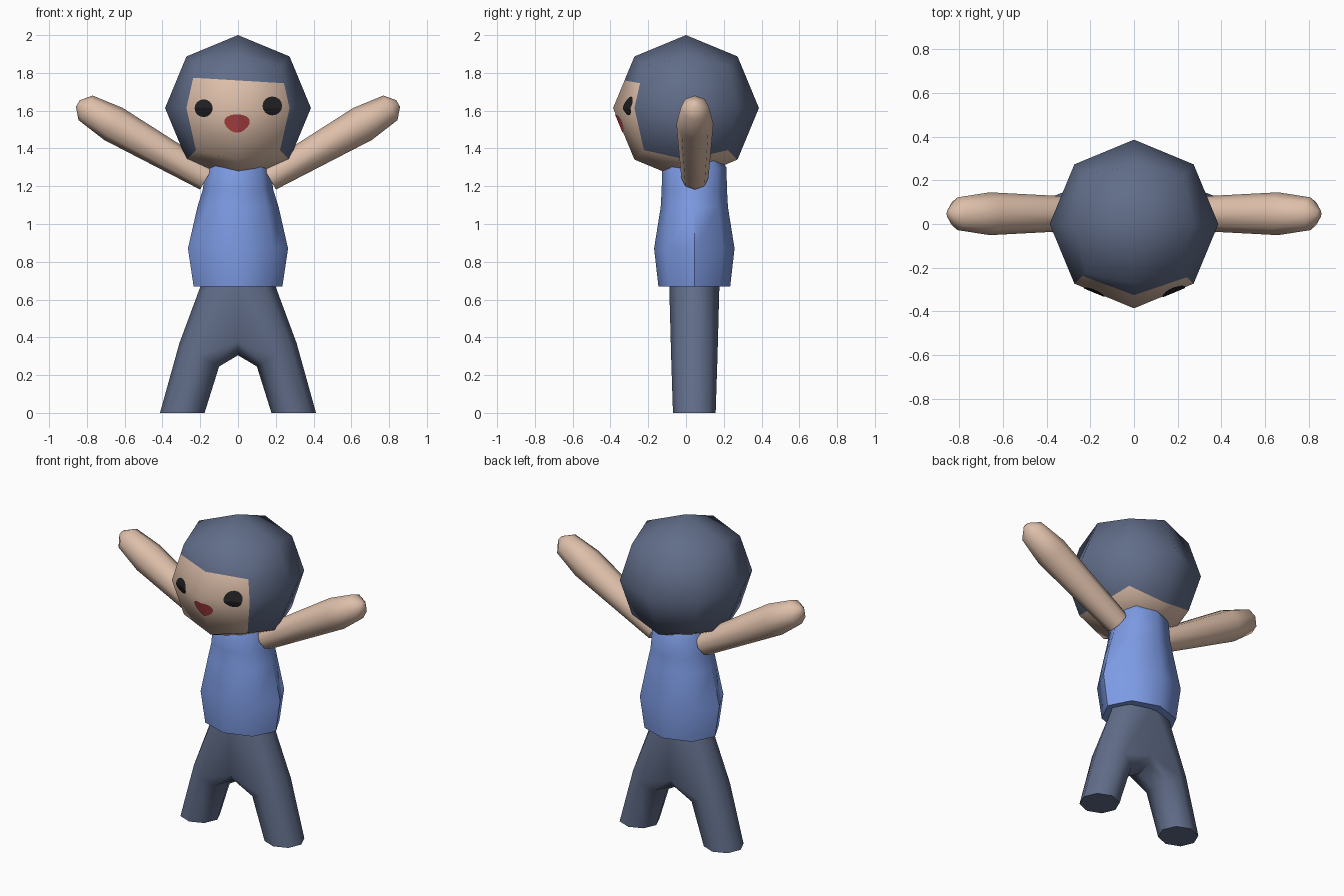
import bpy, bmesh, math
from mathutils import Vector
from mathutils.bvhtree import BVHTree

if "Cube" in bpy.data.objects:
    bpy.data.objects.remove(bpy.data.objects["Cube"])


def material(name, rgb):
    lin = [(c / 255 / 12.92) if c < 11 else ((c / 255 + 0.055) / 1.055) ** 2.4 for c in rgb]
    m = bpy.data.materials.new(name)
    m.diffuse_color = (*lin, 1)
    m.use_nodes = True
    m.node_tree.nodes["Principled BSDF"].inputs["Base Color"].default_value = m.diffuse_color
    return m


slate = material("slate", (97, 109, 137))
skin = material("skin", (222, 191, 170))
blue = material("blue", (125, 155, 228))
red = material("red", (196, 74, 76))
black = material("black", (32, 32, 34))


def finish(name, bm, *mats):
    bmesh.ops.recalc_face_normals(bm, faces=bm.faces)
    me = bpy.data.meshes.new(name)
    bm.to_mesh(me)
    bm.free()
    for m in mats:
        me.materials.append(m)
    ob = bpy.data.objects.new(name, me)
    bpy.context.collection.objects.link(ob)
    return ob


def ring(center, u, v, n=8):
    return [Vector(center) + Vector(u) * math.cos(2 * math.pi * i / n)
            + Vector(v) * math.sin(2 * math.pi * i / n) for i in range(n)]


def loft(rings):
    bm = bmesh.new()
    loops = [[bm.verts.new(p) for p in r] for r in rings]
    for a, b in zip(loops, loops[1:]):
        for i in range(len(a)):
            j = (i + 1) % len(a)
            bm.faces.new((a[i], a[j], b[j], b[i]))
    bm.faces.new(loops[0])
    bm.faces.new(loops[-1])
    return bm


CY = 0.044  # depth centre of the body

# Head: rounded cube, face and underside are skin, the rest is hair
R, HZ = 0.386, 1.614
bm = bmesh.new()
bmesh.ops.create_cube(bm, size=2)
bmesh.ops.subdivide_edges(bm, edges=bm.edges, cuts=1, use_grid_fill=True)
bm.normal_update()
for f in bm.faces:
    f.material_index = 1 if f.normal.y < -0.9 or f.normal.z < -0.9 else 0
front = [f for f in bm.faces if f.normal.y < -0.9]
for v in bm.verts:
    v.co = v.co.normalized() * R + Vector((0, 0, HZ))

# Fringe: cut the face along a slightly tilted line
fringe_co, fringe_no = Vector((0, 0, 1.76)), Vector((0.06, 0, 1))
geom = set(front)
for f in front:
    geom.update(f.verts, f.edges)
bmesh.ops.bisect_plane(bm, geom=list(geom), plane_co=fringe_co, plane_no=fringe_no)
for f in bm.faces:
    if (f.calc_center_median() - fringe_co).dot(fringe_no) > 0:
        f.material_index = 0
bm.normal_update()
head_tree = BVHTree.FromBMesh(bm)
finish("head", bm, slate, skin)


# Eyes and mouth: thin patches draped on the face
def patch(name, x, z, rx, rz, mat, flare=0.0):
    bm = bmesh.new()
    bmesh.ops.create_circle(bm, cap_ends=True, cap_tris=True, segments=16, radius=1)
    bmesh.ops.subdivide_edges(bm, edges=bm.edges, cuts=1, use_grid_fill=True)
    for v in bm.verts:
        a, b = v.co.x, v.co.y
        v.co = Vector((x + rx * a * (1 + flare * b), 0, z + rz * b))
    for co, no in (((0, 0, 0), (1, 0, 0)), ((0, 0, HZ), (0, 0, 1))):
        bmesh.ops.bisect_plane(bm, geom=bm.verts[:] + bm.edges[:] + bm.faces[:],
                               plane_co=co, plane_no=no)
    for v in bm.verts:
        hit = head_tree.ray_cast(Vector((v.co.x, -2, v.co.z)), Vector((0, 1, 0)))[0]
        v.co.y = hit.y - 0.004
    ob = finish(name, bm, mat)
    if ob.data.polygons[0].normal.y > 0:
        ob.data.flip_normals()


patch("left_eye", -0.182, 1.613, 0.048, 0.047, black)
patch("right_eye", 0.182, 1.625, 0.052, 0.050, black)
patch("mouth", -0.005, 1.532, 0.066, 0.049, red, 0.25)

# Shirt
shirt = [(0.67, 0.235, 0.19), (0.87, 0.265, 0.213), (1.09, 0.215, 0.178),
         (1.18, 0.187, 0.173), (1.30, 0.172, 0.17), (1.36, 0.14, 0.13)]
finish("shirt", loft([ring((0, CY, z), (rx, 0, 0), (0, ry, 0)) for z, rx, ry in shirt]), blue)

# Arms
arm = [(0.165, 1.245, 0.072), (0.66, 1.53, 0.098), (0.807, 1.615, 0.075), (0.848, 1.638, 0.02)]
t = math.radians(30)
for side, name in ((-1, "left_arm"), (1, "right_arm")):
    finish(name, loft([ring((side * x, CY + 0.003, z),
                            (-side * r * math.sin(t), 0, r * math.cos(t)), (0, r, 0))
                       for x, z, r in arm]), skin)

# Trousers: hull of foot to thigh and of thigh to pelvis, mirrored
foot = ring((0.295, CY, 0), (0.118, 0, 0), (0, 0.113, 0))
thigh = ring((0.205, CY, 0.308), (0.105, 0, 0.062), (0, 0.123, 0))
waist = [p for p in ring((0, CY, 0.72), (0.18, 0, 0), (0, 0.134, 0)) if p.x > -1e-4]
crotch = [Vector((0, CY + s * y, z)) for s in (-1, 1)
          for y, z in ((0, 0.305), (0.085, 0.33), (0.122, 0.375))]
bm = bmesh.new()
for side in (-1, 1):
    for group in (foot + thigh, thigh + waist + crotch):
        vs = [bm.verts.new((side * p.x, p.y, p.z)) for p in group]
        bmesh.ops.convex_hull(bm, input=vs)
bmesh.ops.remove_doubles(bm, verts=bm.verts, dist=0.001)


def inner(f):  # faces on the thigh joint or the mirror plane
    on_thigh = all(min((Vector((abs(v.co.x), v.co.y, v.co.z)) - p).length
                       for p in thigh) < 0.002 for v in f.verts)
    return on_thigh or all(abs(v.co.x) < 0.001 for v in f.verts)


bmesh.ops.delete(bm, geom=[f for f in bm.faces if inner(f)], context='FACES')
bmesh.ops.delete(bm, geom=[v for v in bm.verts if not v.link_faces], context='VERTS')
finish("trousers", bm, slate)

# Smooth shading with sharp hems
for ob in bpy.context.collection.objects:
    ob.select_set(True)
    bpy.context.view_layer.objects.active = ob
bpy.ops.object.shade_smooth_by_angle(angle=math.radians(50))
